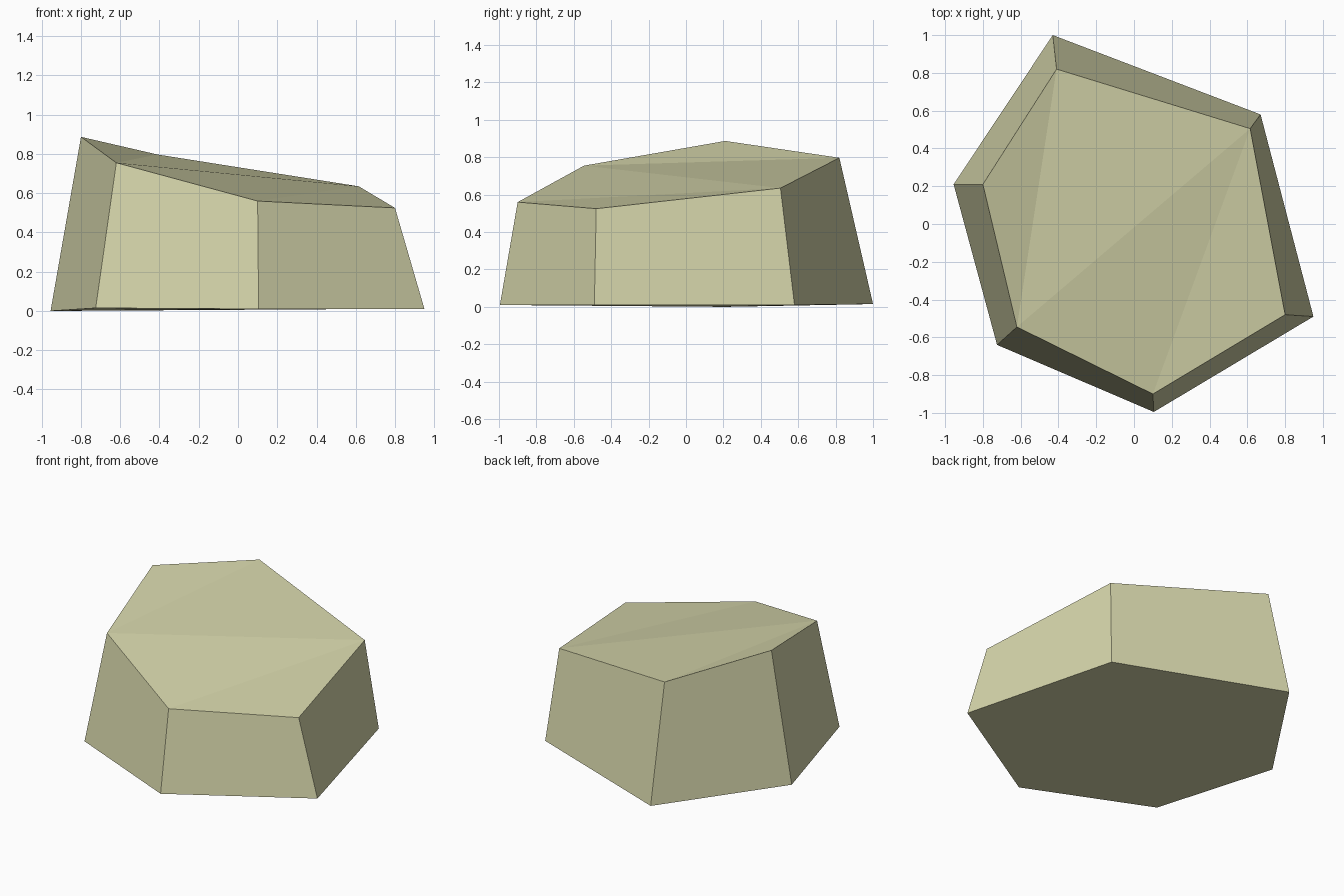
import bpy
import bmesh

cube = bpy.data.objects.get("Cube")
if cube:
    bpy.data.objects.remove(cube, do_unlink=True)

# Single sandy stone colour
stone = bpy.data.materials.new("pale olive stone")
stone.use_nodes = True
colour = (0.66, 0.66, 0.40, 1)
stone.diffuse_color = colour
stone.node_tree.nodes["Principled BSDF"].inputs["Base Color"].default_value = colour

# Outlines of the foot and the sloping crown, clockwise from the back
foot = [(-0.43, 1.0, 0.015), (0.67, 0.58, 0.01), (0.95, -0.49, 0.01),
        (0.105, -0.995, 0.01), (-0.725, -0.64, 0.015), (-0.955, 0.21, 0)]
crown = [(-0.41, 0.82, 0.797), (0.615, 0.505, 0.635), (0.80, -0.48, 0.525),
         (0.10, -0.90, 0.56), (-0.62, -0.545, 0.755), (-0.80, 0.21, 0.887)]

bm = bmesh.new()
low = [bm.verts.new(p) for p in foot]
high = [bm.verts.new(p) for p in crown]

# Underside and tapering sides
bm.faces.new(low)
for i in range(len(low)):
    j = (i + 1) % len(low)
    bm.faces.new((low[i], low[j], high[j], high[i]))

# Crown folded along a zigzag
for tri in ((5, 4, 0), (0, 4, 1), (4, 3, 1), (1, 3, 2)):
    bm.faces.new([high[k] for k in tri])

bmesh.ops.recalc_face_normals(bm, faces=bm.faces)
mesh = bpy.data.meshes.new("rock")
bm.to_mesh(mesh)
bm.free()
mesh.materials.append(stone)
rock = bpy.data.objects.new("rock", mesh)
bpy.context.collection.objects.link(rock)
